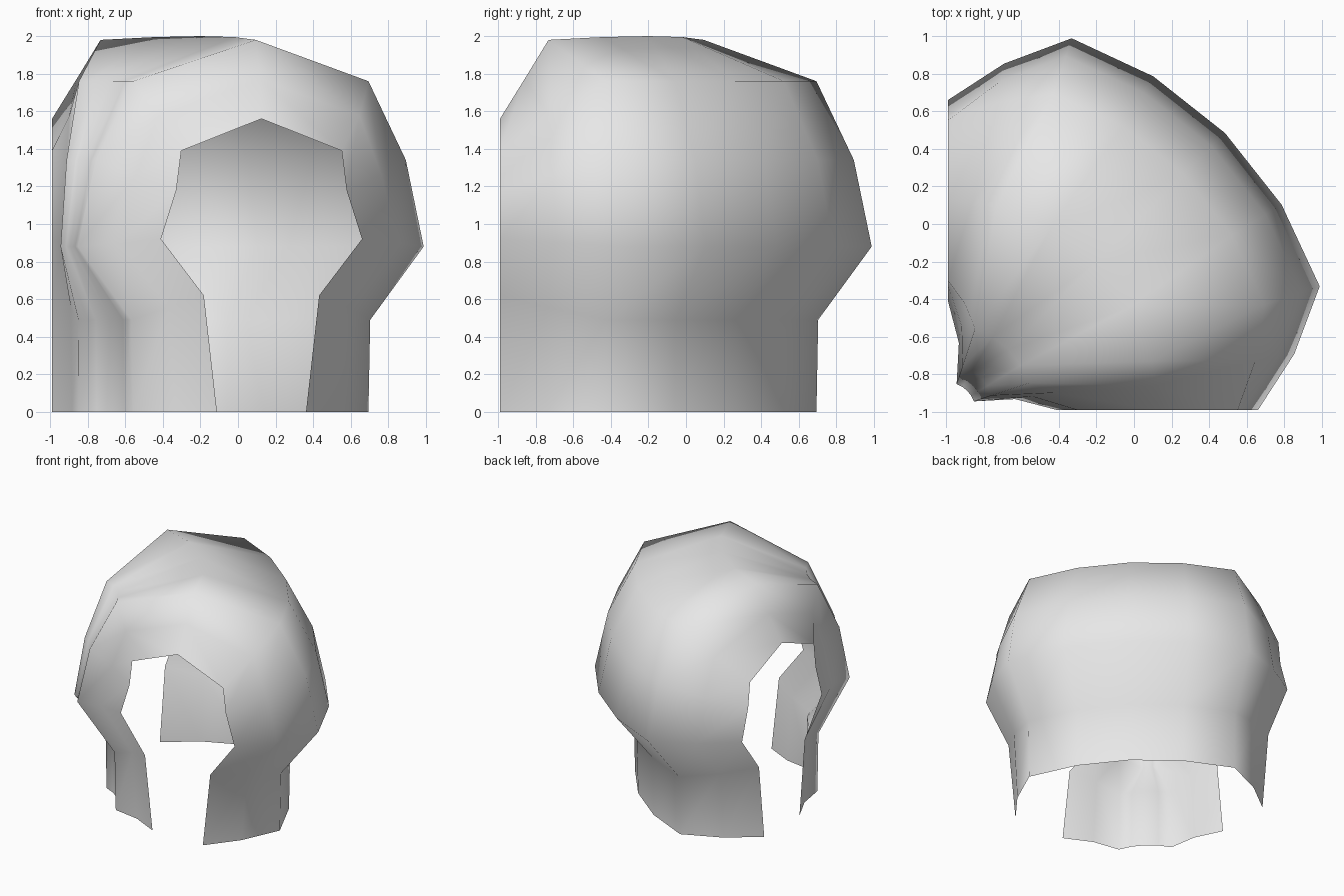
import bpy, bmesh, math

if "Cube" in bpy.data.objects:
    bpy.data.objects.remove(bpy.data.objects["Cube"])

CORNER = -0.99     # pivot of the bend in x and y
R = 1.115          # radius of the tunnel centre line

# half cross-sections, bottom to crown: (half width, height)
MOUTH = [(0.237, 0.0), (0.307, 0.62), (0.535, 0.92), (0.453, 1.18), (0.427, 1.39), (0.0, 1.56)]
BODY = [(0.66, 0.0), (0.67, 0.49), (0.97, 0.88), (0.87, 1.34), (0.66, 1.76), (0.0, 1.98)]

# stations up to the middle of the bend: (angle, crown angle, blend to body, crown lift)
HALF = [(0.0, 0.0, 0.0, 0.0), (9.2, 6.7, 0.5, 0.0), (18.4, 13.4, 1.0, 0.0),
        (31.6, 29.5, 1.0, 0.015), (45.0, 45.0, 1.0, 0.02)]
STATIONS = HALF + [(90 - a, 90 - c, t, l) for a, c, t, l in reversed(HALF[:-1])]


def section(bm, angle, crown, t, lift):
    """One arch of the tunnel: outer wall, crown, inner wall."""
    half = [(w0 + (w1 - w0) * t, z0 + (z1 - z0) * t)
            for (w0, z0), (w1, z1) in zip(MOUTH, BODY)]
    pts = half + [(-w, z) for w, z in reversed(half[:-1])]
    ring = []
    for i, (w, z) in enumerate(pts):
        top = i == len(half) - 1
        a = math.radians(crown if top else angle)
        ring.append(bm.verts.new((CORNER + (R + w) * math.cos(a),
                                  CORNER + (R + w) * math.sin(a),
                                  z + (lift if top else 0))))
    return ring


# swollen tunnel shell bending a quarter turn, open at both mouths and below
bm = bmesh.new()
rings = [section(bm, *s) for s in STATIONS]
for a, b in zip(rings, rings[1:]):
    for i in range(len(a) - 1):
        bm.faces.new((a[i], b[i], b[i + 1], a[i + 1])).smooth = True
bm.normal_update()
mesh = bpy.data.meshes.new("cave_tunnel_bend")
bm.to_mesh(mesh)
bm.free()

# plain stone colour
stone = bpy.data.materials.new("light grey stone")
stone.diffuse_color = (0.8, 0.8, 0.8, 1)
stone.use_nodes = True
stone.node_tree.nodes["Principled BSDF"].inputs["Base Color"].default_value = stone.diffuse_color
mesh.materials.append(stone)
bpy.context.collection.objects.link(bpy.data.objects.new("cave_tunnel_bend", mesh))
